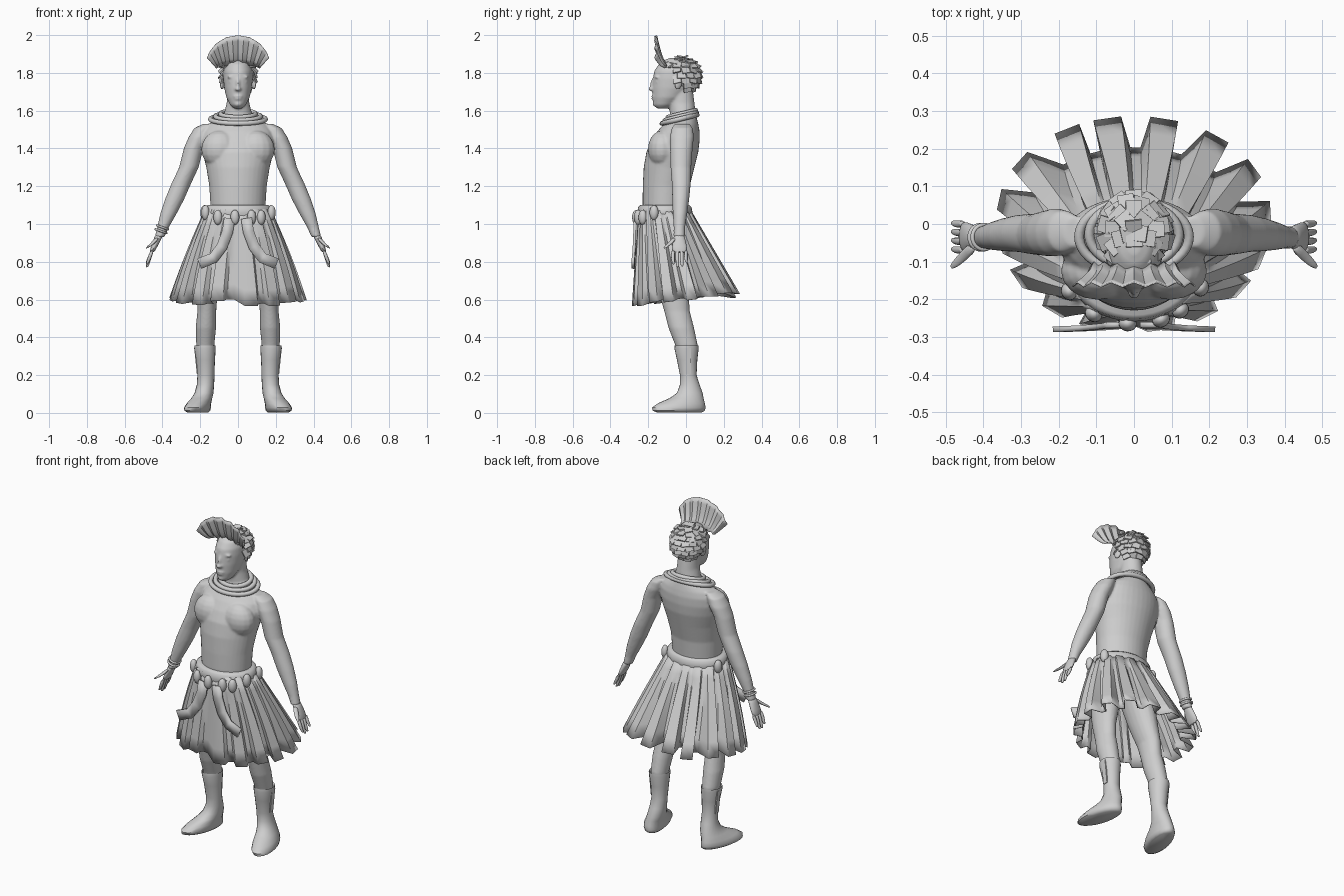
import bpy, bmesh, math, random
from mathutils import Vector, Matrix, Euler

random.seed(4)
cube = bpy.data.objects.get("Cube")
if cube:
    bpy.data.objects.remove(cube)

GREY = (0.62, 0.62, 0.62, 1)
mat = bpy.data.materials.new("plain grey")
mat.use_nodes = True
mat.diffuse_color = GREY
mat.node_tree.nodes["Principled BSDF"].inputs["Base Color"].default_value = GREY


def finish(name, bm, angle=40, solid=0, subsurf=0):
    """Turn a bmesh into a shaded object."""
    bmesh.ops.recalc_face_normals(bm, faces=bm.faces)
    me = bpy.data.meshes.new(name)
    bm.to_mesh(me)
    bm.free()
    me.materials.append(mat)
    ob = bpy.data.objects.new(name, me)
    bpy.context.collection.objects.link(ob)
    bpy.ops.object.select_all(action='DESELECT')
    ob.select_set(True)
    bpy.context.view_layer.objects.active = ob
    bpy.ops.object.shade_smooth_by_angle(angle=math.radians(angle))
    if solid:
        m = ob.modifiers.new("thickness", 'SOLIDIFY')
        m.thickness, m.offset = solid, 0
    if subsurf:
        ob.modifiers.new("smooth", 'SUBSURF').levels = subsurf
    return ob


def grid(bm, f, nu, nv, wrap_u=False, wrap_v=False):
    """Quad surface through f(i, j)."""
    vs = [[bm.verts.new(f(i, j)) for i in range(nu)] for j in range(nv)]
    for j in range(nv if wrap_v else nv - 1):
        for i in range(nu if wrap_u else nu - 1):
            a, b = (i + 1) % nu, (j + 1) % nv
            bm.faces.new((vs[j][i], vs[j][a], vs[b][a], vs[b][i]))
    return vs


def loft(bm, rings, n=20, s=1):
    """Capped stack of level ellipses (x, y, z, rx, ry); s mirrors x."""
    def f(i, j):
        x, y, z, rx, ry = rings[j]
        a = math.tau * i / n
        return (s * (x + rx * math.cos(a)), y + ry * math.sin(a), z)
    vs = grid(bm, f, n, len(rings), True)
    bm.faces.new(vs[0])
    bm.faces.new(vs[-1])


def profile(bm, rows):
    """Centred loft from rows of (z, half width, front y, back y)."""
    loft(bm, [(0, (f + b) / 2, z, w, (b - f) / 2) for z, w, f, b in rows], 36)


def ball(bm, c, r, rot=(0, 0, 0)):
    m = Matrix.LocRotScale(Vector(c), Euler(rot), Vector(r))
    bmesh.ops.create_uvsphere(bm, u_segments=16, v_segments=10, radius=1, matrix=m)


def hoop(bm, c, rx, ry, tube, tilt=0.0, roll=0.0):
    rot = Euler((tilt, roll, 0)).to_matrix()

    def f(i, j):
        a, b = math.tau * i / 40, math.tau * j / 8
        k = tube * math.cos(b)
        p = Vector(((rx + k) * math.cos(a), (ry + k) * math.sin(a), tube * math.sin(b)))
        return rot @ p + Vector(c)
    grid(bm, f, 40, 8, True, True)


# Body: overlapping lofts fused into one smooth skin
bm = bmesh.new()
profile(bm, [(.96, .14, -.2, .01), (1.1, .146, -.23, .012), (1.2, .152, -.229, .02),
             (1.3, .168, -.224, .045), (1.38, .188, -.21, .065), (1.44, .195, -.184, .072),
             (1.49, .185, -.152, .072), (1.525, .16, -.122, .066), (1.55, .125, -.096, .06),
             (1.58, .075, -.085, .052), (1.64, .06, -.09, .045), (1.72, .055, -.09, .035)])
profile(bm, [(1.612, .022, -.155, -.09), (1.63, .042, -.171, -.06), (1.67, .062, -.176, -.01),
             (1.72, .073, -.178, .03), (1.77, .078, -.175, .05), (1.81, .077, -.168, .055),
             (1.845, .067, -.145, .045), (1.87, .045, -.11, .02), (1.88, .02, -.08, 0)])
ball(bm, (0, -.18, 1.715), (.017, .021, .012))
ball(bm, (0, -.174, 1.742), (.01, .016, .035), (-.2, 0, 0))
ball(bm, (0, -.17, 1.676), (.025, .014, .006))
ball(bm, (0, -.17, 1.662), (.02, .014, .006))
ball(bm, (0, -.16, 1.635), (.022, .017, .015))
for s in (1, -1):
    ball(bm, (s * .033, -.154, 1.78), (.028, .014, .007), (0, s * .12, 0))
    ball(bm, (s * .033, -.152, 1.753), (.017, .011, .008))
    ball(bm, (s * .095, -.125, 1.395), (.1, .077, .1))
    loft(bm, [(.155, -.02, 1.53, .03, .04), (.185, -.02, 1.508, .046, .056),
              (.208, -.022, 1.46, .054, .064), (.235, -.025, 1.4, .052, .06),
              (.26, -.027, 1.3, .052, .055), (.302, -.025, 1.21, .052, .05),
              (.336, -.028, 1.13, .051, .045), (.37, -.032, 1.05, .043, .038),
              (.398, -.035, .98, .031, .03), (.415, -.036, .93, .026, .03)], s=s)
    loft(bm, [(.09, -.1, 1.02, .08, .1), (.11, -.1, .88, .085, .105),
              (.14, -.085, .74, .07, .092), (.162, -.062, .62, .053, .078),
              (.165, -.048, .54, .05, .068), (.17, -.025, .45, .054, .068),
              (.173, .002, .36, .048, .06), (.17, .01, .28, .04, .045)], s=s)
body = finish("body", bm, 80)
m = body.modifiers.new("fuse", 'REMESH')
m.mode, m.voxel_size, m.use_smooth_shade = 'VOXEL', .0065, True
m = body.modifiers.new("soften", 'SMOOTH')
m.factor, m.iterations = .5, 5

# Hands, ears and boots, one per side
for s, side in ((1, "left"), (-1, "right")):
    bm = bmesh.new()
    loft(bm, [(.412, -.036, .95, .024, .027), (.427, -.036, .92, .021, .033),
              (.444, -.035, .88, .018, .042), (.458, -.033, .845, .013, .042)], 12, s)
    for k, tip in enumerate((.785, .77, .773, .795)):
        y = -.068 + .023 * k
        loft(bm, [(.453, y, .865, .011, .011), (.467, y - .002, .825, .011, .011),
                  (.478, y + .001, tip + .012, .009, .009), (.483, y + .002, tip, .005, .005)], 8, s)
    loft(bm, [(.425, -.058, .93, .014, .016), (.448, -.08, .9, .014, .015),
              (.468, -.1, .885, .012, .013), (.486, -.115, .87, .006, .008)], 8, s)
    finish(side + "_hand", bm, 60, subsurf=1)

    bm = bmesh.new()
    ball(bm, (s * .083, -.04, 1.745), (.01, .02, .032), (-.2, 0, s * .4))
    finish(side + "_ear", bm, 60)

    bm = bmesh.new()
    loft(bm, [(.175, .003, .345, .05, .056), (.175, .003, .358, .056, .063),
              (.175, .003, .34, .057, .064), (.172, .006, .28, .05, .054),
              (.17, .012, .2, .045, .044), (.172, .02, .15, .046, .052),
              (.18, .02, .105, .05, .068), (.19, .003, .078, .055, .09),
              (.2, -.025, .05, .062, .125), (.203, -.038, .028, .066, .142),
              (.203, -.038, .012, .062, .138), (.2, -.035, .003, .05, .12)], 20, s)
    # toes turn outward
    for v in bm.verts:
        if v.co.z < .14:
            v.co.x += s * .24 * (.02 - v.co.y) * (1 - v.co.z / .14)
    # hanging tab on the outer shaft
    bmesh.ops.create_cube(bm, size=1, matrix=Matrix.LocRotScale(
        Vector((s * .221, .012, .275)), Euler((0, s * .1, 0)), Vector((.008, .03, .14))))
    finish(side + "_boot", bm, 50)

# Pleated skirt: folds that deepen toward the back and the hem
PLEATS, ROWS = 16, 7
drop = [random.uniform(-.018, .018) for _ in range(PLEATS)]
twist = [random.uniform(-.06, .06) for _ in range(PLEATS)]


def skirt_point(i, j):
    k, corner = divmod(i, 4)
    t = j / (ROWS - 1)
    th = .14 + math.tau * (k + (-.24, .24, .36, .64)[corner]) / PLEATS + twist[k] * t
    sn, cs = math.sin(th), math.cos(th)
    e = .9 if cs > 0 else 1
    sx = math.copysign(abs(sn) ** e, sn)
    cy = -math.copysign(abs(cs) ** e, cs)
    back = (1 - cs) / 2
    inset = (.06 + .2 * back) * t + .03 if corner > 1 else 0
    hem = .575 + .045 * min(1, 1.6 * back) + drop[k] + (.01 if corner > 1 else 0)
    flare = t + .1 * math.sin(math.pi * t) * (1 - back)
    rx, ry = .172 + (.165 + .05 * back) * flare, .135 + .15 * t
    return (sx * rx * (1 - inset), -.115 * (1 - t) + cy * ry * (1 - inset), 1.08 + (hem - 1.08) * t)


bm = bmesh.new()
grid(bm, skirt_point, PLEATS * 4, ROWS, True)
finish("pleated_skirt", bm, 40, solid=.005)

# Waistband with oval beads
bm = bmesh.new()
loft(bm, [(0, -.112, 1.035, .176, .141), (0, -.112, 1.06, .182, .147),
          (0, -.112, 1.09, .176, .141), (0, -.112, 1.1, .16, .13)], 40)
finish("waistband", bm, 50)
bm = bmesh.new()
for deg in (-5, 22, 40, -34, 68, -64, 115, -112):
    a = math.radians(deg)
    p = (.192 * math.sin(a), -.112 - .153 * math.cos(a), 1.035 if abs(deg) < 50 else 1.06)
    ball(bm, p, (.024, .021, .04), (0, 0, a))
finish("waist_beads", bm, 60)

# Two ribbons hanging from the belt and curling outward
PATH = [Vector(p) for p in ((.045, 1.03), (.055, .96), (.085, .88), (.13, .82), (.205, .79))]
for s, side in ((1, "left"), (-1, "right")):
    def ribbon(i, j):
        d = PATH[min(j + 1, 4)] - PATH[max(j - 1, 0)]
        d.normalize()
        p = PATH[j] + Vector((d.y, -d.x)) * (i - .5) * .058
        return (s * p.x, -.268 - .003 * j, p.y)
    bm = bmesh.new()
    grid(bm, ribbon, 2, 5)
    finish(side + "_ribbon", bm, 60, solid=.015)

# Three-tier collar draped over the shoulders, and a pair of bracelets
bm = bmesh.new()
for k in range(3):
    hoop(bm, (0, -.022 - .006 * k, 1.583 - .014 * k), .092 + .027 * k, .076 + .01 * k, .013, .24)
finish("collar", bm, 60)
bm = bmesh.new()
for k in range(2):
    hoop(bm, (-.4 - .008 * k, -.035, .982 - .02 * k), .031, .032, .006, 0, .35)
finish("right_bracelets", bm, 60)

# Hair: a cap covered in overlapping square locks
centre, radii = Vector((0, -.025, 1.785)), Vector((.09, .1, .094))
bm = bmesh.new()
ball(bm, centre, radii * .95)
bmesh.ops.delete(bm, geom=[v for v in bm.verts if v.co.z < 1.7], context='VERTS')
finish("hair_cap", bm, 60)
bm = bmesh.new()
for row in range(9):
    phi = math.radians(82 - 15.5 * row)
    count = max(4, int(15 * math.cos(phi)))
    for c in range(count):
        th = math.tau * (c + .5 * (row % 2)) / count
        d = Vector((math.cos(phi) * math.sin(th), math.cos(phi) * math.cos(th), math.sin(phi)))
        on_face = d.y < -.4 and d.z < .4
        under = d.z < -.4 and d.y < .25
        if on_face or under:
            continue
        n = Vector(d[k] / radii[k] for k in range(3)).normalized()
        east = Vector((math.cos(th), -math.sin(th), 0))
        turn = Matrix((east, east.cross(n), -n)).transposed()
        p = centre + Vector(d[k] * radii[k] for k in range(3)) + n * random.uniform(0, .005)
        tilt = Euler((random.uniform(.1, .6), random.uniform(-.15, .15),
                      random.uniform(-.25, .25))).to_matrix()
        bmesh.ops.create_cube(bm, size=1, matrix=Matrix.LocRotScale(
            p, turn @ tilt, Vector((.043, .044, .007))))
finish("hair_locks", bm, 30)

# Fan crest: folded feathers leaning forward
FEATHERS = 7


def crest_point(i, j):
    t = math.radians(-72 + 144 * i / (2 * FEATHERS))
    r = j / 5
    ridge = i % 2
    out = Vector((.172 * math.sin(t), 0, 1.828 + (.171 if ridge else .168) * math.cos(t)))
    p = Vector((.12 * math.sin(t), 0, 1.815 + .03 * math.cos(t))).lerp(out, r)
    p.y = -.108 - .055 * r ** .6 + (.008 if ridge else -.004)
    return p


bm = bmesh.new()
grid(bm, crest_point, 2 * FEATHERS + 1, 6)
finish("fan_crest", bm, 20, solid=.004)
